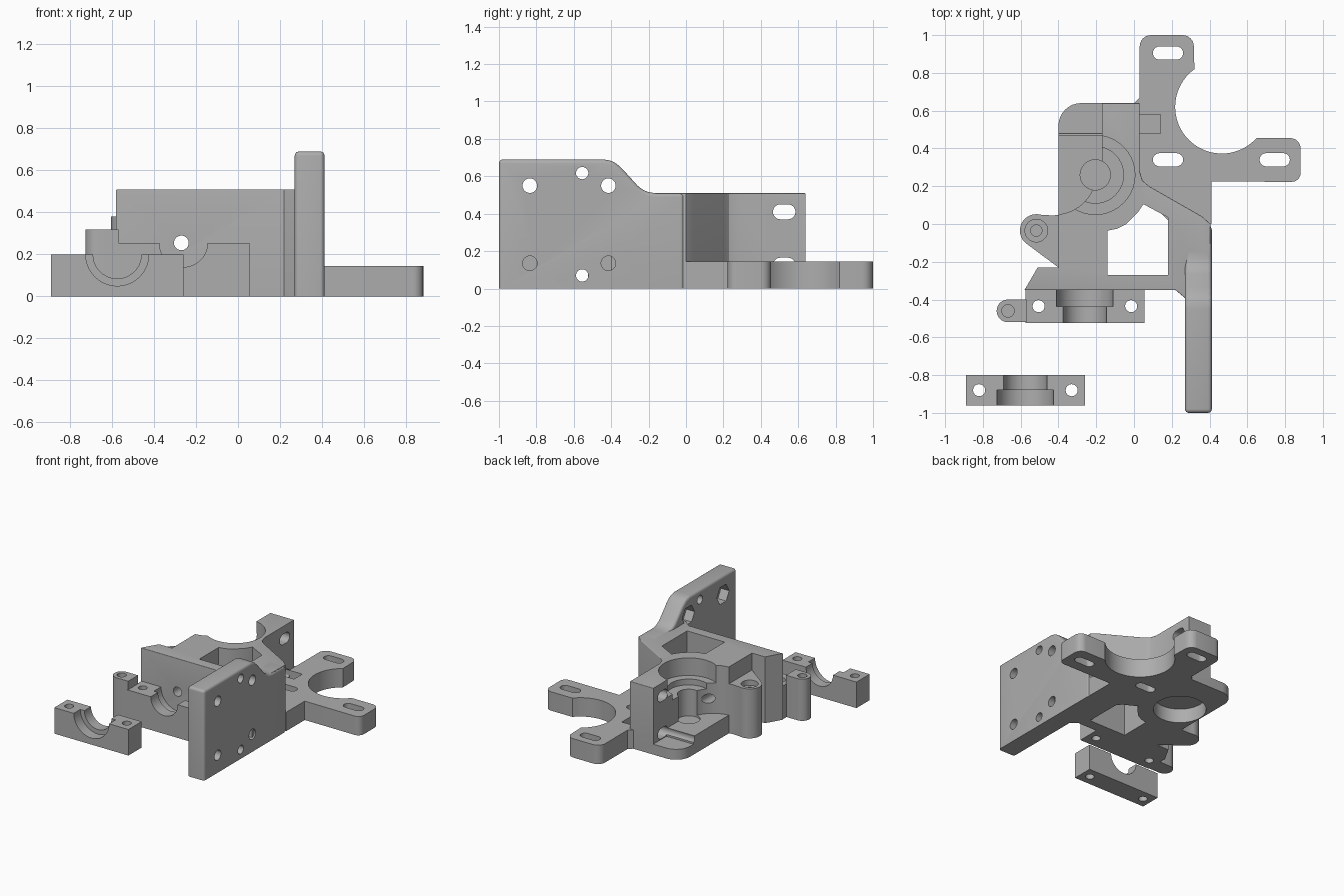
import bpy, bmesh
from math import sin, cos, pi, radians

cube = bpy.data.objects.get("Cube")
if cube:
    bpy.data.objects.remove(cube)

grey = bpy.data.materials.new("plain grey")
grey.use_nodes = True
grey.diffuse_color = (0.42, 0.42, 0.42, 1)
grey.node_tree.nodes["Principled BSDF"].inputs["Base Color"].default_value = (0.42, 0.42, 0.42, 1)


def arc(cx, cy, r, a0=0, a1=360, n=40):
    """Points on an arc; a full turn leaves out the repeated last point."""
    steps = n if abs(a1 - a0) == 360 else n + 1
    return [(cx + r * cos(radians(a0 + (a1 - a0) * i / n)),
             cy + r * sin(radians(a0 + (a1 - a0) * i / n))) for i in range(steps)]


def rect(x0, x1, y0, y1):
    return [(x0, y0), (x1, y0), (x1, y1), (x0, y1)]


def slot(cx, cy, length, width):
    r, d = width / 2, (length - width) / 2
    return arc(cx + d, cy, r, -90, 90, 12) + arc(cx - d, cy, r, 90, 270, 12)


def prism(name, pts, lo, hi, axis="z", bevel=0, rule=None):
    """Extrude a 2D outline along an axis, rounding the edges chosen by the rule."""
    place = {"x": lambda u, v, w: (w, u, v),
             "y": lambda u, v, w: (u, w, v),
             "z": lambda u, v, w: (u, v, w)}[axis]
    bm = bmesh.new()
    bottom = [bm.verts.new(place(u, v, lo)) for u, v in pts]
    top = [bm.verts.new(place(u, v, hi)) for u, v in pts]
    bm.faces.new(bottom)
    bm.faces.new(top)
    for i in range(len(pts)):
        j = (i + 1) % len(pts)
        bm.faces.new((bottom[i], bottom[j], top[j], top[i]))
    bmesh.ops.recalc_face_normals(bm, faces=bm.faces)
    if bevel:
        edges = [e for e in bm.edges if rule((e.verts[0].co + e.verts[1].co) / 2, e)]
        bmesh.ops.bevel(bm, geom=edges, offset=bevel, segments=4, profile=0.5,
                        affect="EDGES", clamp_overlap=True)
    mesh = bpy.data.meshes.new(name)
    bm.to_mesh(mesh)
    bm.free()
    mesh.materials.append(grey)
    obj = bpy.data.objects.new(name, mesh)
    bpy.context.collection.objects.link(obj)
    return obj


def cut(obj, *shapes):
    """Subtract extruded outlines, each given as (points, low, high, axis)."""
    for shape in shapes:
        tool = prism("cutter", *shape)
        tool.hide_render = True
        mod = obj.modifiers.new("cut", "BOOLEAN")
        mod.operation, mod.solver, mod.object = "DIFFERENCE", "EXACT", tool
        bpy.context.view_layer.objects.active = obj
        bpy.ops.object.modifier_apply(modifier=mod.name)
        bpy.data.objects.remove(tool)


GX, GY = -0.205, 0.26          # drive shaft centre
FX, FZ = -0.27, 0.255          # feed channel
TOP = 0.51

# Main body with front wall and diagonal brace
outline = [(-0.58, -0.35), (0.22, -0.35), (0.28, -0.4), (0.4, -0.4), (0.405, 0.0),
           (0.36, 0.04), (0.08, 0.2), (0.045, 0.23), (0.03, 0.28), (0.03, 0.64)]
outline += arc(-0.28, 0.52, 0.12, 90, 180, 8) + [(-0.4, -0.23), (-0.51, -0.23)]
body = prism("main_body", outline, 0, TOP, "z", 0.02,
             lambda m, e: m.z > TOP - 0.01 and m.x > -0.39)
bolt_slots = [(slot(0.525, z, 0.12, 0.08), -0.7, 0.14, "x") for z in (0.125, 0.41)]
window = [(-0.14, -0.27), (0.18, -0.27), (0.18, 0.035), (0.05, 0.105),
          (0.02, 0.06), (-0.04, 0.0), (-0.09, -0.025), (-0.14, -0.035)]
bottom_recess = (arc(GX, GY, 0.187), -0.1, 0.11, "z")
cut(body,
    (window, -0.1, 0.7, "z"),
    (arc(-0.42, 0.27, 0.22), 0.14, 0.7, "z"),
    (rect(-0.6, -0.17, 0.24, 0.481), 0.14, 0.7, "z"),
    (rect(-0.6, -0.17, 0.48, 0.8), 0.08, 0.7, "z"),
    (arc(GX, GY, 0.21), 0.375, 0.7, "z"),
    (arc(GX, GY, 0.15), 0.33, 0.7, "z"),
    (arc(GX, GY, 0.08), 0.125, 0.7, "z"),
    bottom_recess,
    (arc(FX, FZ, 0.035, n=24), -0.6, 0.3, "y"),
    *bolt_slots)

# Carriage plate with screw holes and hexagonal nut pockets
profile = [(-1, 0), (-0.01, 0), (-0.01, TOP), (-0.17, TOP), (-0.21, 0.517), (-0.25, 0.54),
           (-0.345, 0.645), (-0.385, 0.678), (-0.43, 0.69), (-1, 0.69)]
plate = prism("carriage_plate", profile, 0.27, 0.412, "x", 0.025,
              lambda m, e: m.z > 0.01 and (m.y < -0.99 or m.z > TOP - 0.01 or m.x > 0.4))
for y in (-0.835, -0.415):
    for z in (0.135, 0.55):
        cut(plate, (arc(y, z, 0.039, n=24), 0.1, 0.6, "x"),
            (arc(y, z, 0.075, n=6), 0.1, 0.34, "x"))
for z in (0.07, 0.617):
    cut(plate, (arc(-0.555, z, 0.033, n=24), 0.1, 0.6, "x"))

# Motor mount with curved cutaway and adjusting slots
mount_outline = [(0.0, 0.2), (0.2, 0.0), (0.41, 0.0), (0.41, 0.225)]
mount_outline += arc(0.835, 0.27, 0.047, -90, 0, 6) + arc(0.827, 0.4, 0.055, 0, 90, 6)
mount_outline += arc(0.465, 0.62, 0.247, -42, -234, 40)
mount_outline += arc(0.257, 0.94, 0.06, 0, 90, 6) + arc(0.09, 0.94, 0.06, 90, 180, 6)
mount_outline += [(0.03, 0.67), (0.0, 0.64)]
mount = prism("motor_mount", mount_outline, 0, 0.145)
for x, y in ((0.18, 0.905), (0.18, 0.34), (0.745, 0.34)):
    cut(mount, (slot(x, y, 0.16, 0.07), -0.1, 0.3, "z"))
cut(mount, bottom_recess, (rect(-0.1, 0.14, 0.48, 0.58), 0.085, 0.3, "z"),
    (arc(GX, GY, 0.21), 0.1, 0.3, "z"))

# Idler hinge boss on the side of the body
hinge = prism("idler_hinge", [(-0.39, -0.23), (-0.39, 0.05), (-0.43, 0.045)]
              + arc(-0.517, -0.035, 0.087, 75, 228, 20) + [(-0.4, -0.23)], 0, 0.38)
cut(hinge, (arc(-0.517, -0.035, 0.06), 0.34, 0.5, "z"),
    (arc(-0.517, -0.035, 0.03, n=24), 0.02, 0.5, "z"))


def clamp(name, cx, y0, y1, top, wide_front):
    """Half clamp with a stepped round channel and two screw holes."""
    block = prism(name, rect(cx - 0.315, cx + 0.315, y0, y1), 0, top)
    mid = (y0 + y1) / 2
    r0, r1 = (0.15, 0.115) if wide_front else (0.115, 0.15)
    cut(block, (arc(cx, top, r0), y0 - 0.1, mid, "y"),
        (arc(cx, top, r1), mid - 0.001, y1 + (0 if not wide_front else 0.1), "y"))
    for side in (-1, 1):
        cut(block, (arc(cx + side * 0.245, mid, 0.032, n=24), -0.1, 0.5, "z"))
    return block


# Nozzle clamp halves: one fixed to the wall, one loose
clamp("nozzle_seat", -0.26, -0.525, -0.345, 0.255, False)
clamp("clamp_cap", -0.575, -0.96, -0.8, 0.2, True).location.x = 0.0

# Small latch post beside the nozzle seat
post = prism("latch_post", arc(-0.667, -0.46, 0.06, 90, 270, 20)
             + [(-0.57, -0.52), (-0.57, -0.4)], 0, 0.32)
cut(post, (arc(-0.667, -0.46, 0.033, n=24), 0.02, 0.5, "z"))

# Smooth curved walls while keeping the edges crisp
for obj in bpy.context.scene.objects:
    obj.select_set(obj.type == "MESH")
bpy.context.view_layer.objects.active = body
bpy.ops.object.shade_smooth_by_angle(angle=radians(30))
